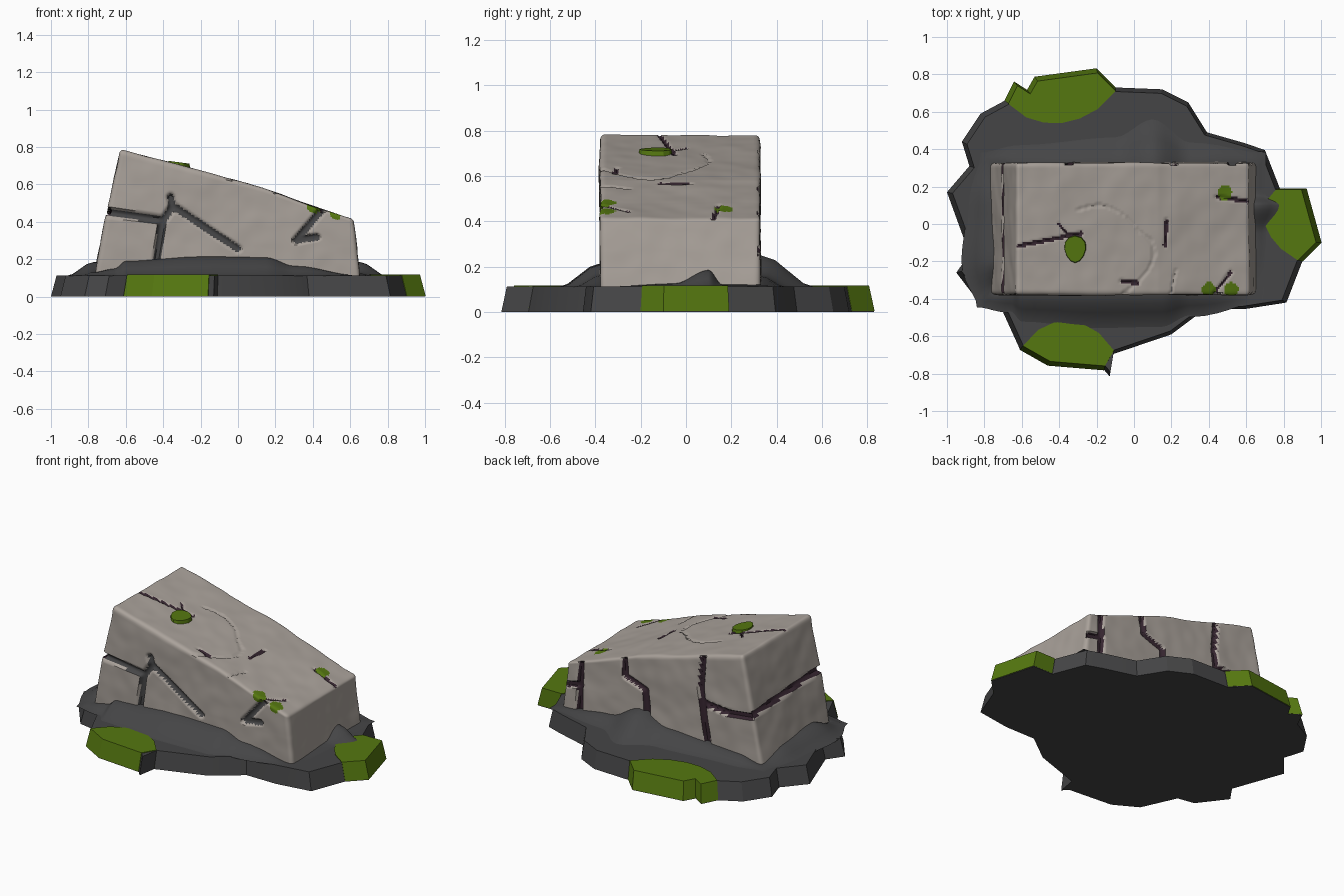
import bpy, bmesh, math
from mathutils import Vector, noise

if "Cube" in bpy.data.objects:
    bpy.data.objects.remove(bpy.data.objects["Cube"])


def mat(name, *rgb):
    m = bpy.data.materials.new(name)
    m.diffuse_color = (*rgb, 1)
    m.use_nodes = True
    m.node_tree.nodes["Principled BSDF"].inputs["Base Color"].default_value = m.diffuse_color
    return m


STONE = mat("pale_stone", .40, .36, .325)
ROCK = mat("dark_rock", .06, .06, .062)
MOSS = mat("moss_green", .09, .185, .005)
CRACK = mat("purple_crack", .035, .018, .028)


def finish(name, bm, mats, angle):
    bmesh.ops.recalc_face_normals(bm, faces=bm.faces[:])
    me = bpy.data.meshes.new(name)
    bm.to_mesh(me)
    bm.free()
    ob = bpy.data.objects.new(name, me)
    bpy.context.collection.objects.link(ob)
    for m in mats:
        me.materials.append(m)
    bpy.ops.object.select_all(action='DESELECT')
    ob.select_set(True)
    bpy.context.view_layer.objects.active = ob
    bpy.ops.object.shade_smooth_by_angle(angle=math.radians(angle))


def prism(name, pts, z0, z1, s0, s1, m, c=(0, 0), slope=0):
    """Outline extruded from z0 to z1, scaled about c at bottom and top."""
    bm = bmesh.new()
    rings = [[bm.verts.new((c[0] + (x - c[0]) * s, c[1] + (y - c[1]) * s, z + slope * (x - c[0])))
              for x, y in pts] for z, s in ((z0, s0), (z1, s1))]
    for i in range(len(pts)):
        bm.faces.new((rings[0][i - 1], rings[0][i], rings[1][i], rings[1][i - 1]))
    bm.faces.new(rings[0][::-1])
    bm.faces.new(rings[1])
    finish(name, bm, [m], 20)


# Ragged ground slab
rim = [(1, -.1), (.92, .19), (.78, .19), (.7, .395), (.6, .43), (.39, .49), (.29, .65),
       (.15, .72), (-.1, .73), (-.2, .83), (-.53, .785), (-.57, .715), (-.64, .76),
       (-.69, .66), (-.82, .59), (-.92, .44), (-.88, .31), (-1, .17), (-.88, -.16),
       (-.95, -.26), (-.82, -.43), (-.71, -.45), (-.61, -.67), (-.46, -.755), (-.16, -.78),
       (-.13, -.815), (-.11, -.695), (.2, -.59), (.38, -.455), (.59, -.455), (.815, -.42), (.9, -.2)]
prism("ground_slab", rim, 0, .113, 1, .97, ROCK)

# Moss patches follow the slab rim and bulge inwards across its top
for name, ids, bulge in (("moss_right", (31, 0, 1, 2), (-.12, 0)),
                         ("moss_back", range(8, 14), (0, -.14)),
                         ("moss_front", (22, 23, 24, 26), (0, .15))):
    pts = [rim[i] for i in ids]
    a, b = Vector(pts[-1]), Vector(pts[0])
    for i in range(1, 6):
        pts.append(tuple(a.lerp(b, i / 6) + Vector(bulge) * math.sin(math.pi * i / 6) ** .7))
    prism(name, pts, .004, .117, 1.003, .973, MOSS)

# Rock mound banked around the block: position along each side, height there
X0, X1, Y0, Y1 = -.77, .65, -.375, .33
bank = [(x, Y0, h) for x, h in ((X0, .13), (-.66, .15), (-.6, .19), (-.2, .215), (.15, .21), (.3, .165))]
bank += [(X1, y, h) for y, h in ((Y0, .11), (-.05, .125), (.1, .185), (.16, .12))]
bank += [(x, Y1, h) for x, h in ((X1, .12), (.3, .16), (.1, .25), (-.1, .18), (-.6, .15))]
bank += [(X0, y, h) for y, h in ((Y1, .12), (.1, .165), (-.2, .185))]


def with_normal(x, y, h):
    return Vector((x, y, h, (x == X1) - (x == X0), (y == Y1) - (y == Y0)))


bm = bmesh.new()
rows = []
for a, b in zip(bank, bank[1:] + bank[:1]):
    ka, kb = with_normal(*a), with_normal(*b)
    for i in range(6):
        t = i / 6
        k = ka.lerp(kb, t)
        h = ka.lerp(kb, t * t * (3 - 2 * t))[2]
        reach = .04 + 1.5 * (h - .11)
        row = []
        for step in range(-1, 5):
            off = reach * step / 4 if step >= 0 else -.05
            f = 1.05 * math.cos(math.pi / 4 * max(step, 0)) / 2 + .475
            x, y = k[0] + k[3] * off, k[1] + k[4] * off
            row.append(bm.verts.new((x, y, .113 + (h - .113) * f)))
        rows.append(row)
for r, q in zip(rows, rows[1:] + rows[:1]):
    for i in range(5):
        bm.faces.new((r[i], q[i], q[i + 1], r[i + 1]))
finish("rock_mound", bm, [ROCK], 50)

# Crack paths on each side of the block
front = [[(-.75, .46), (-.41, .41)], [(-.36, .53), (-.35, .48), (-.405, .4), (-.435, .19)],
         [(-.35, .485), (0, .255)], [(.45, .465), (.31, .3), (.42, .318)]]
back = [[(-.35, .72), (-.335, .5), (-.39, .1)], [(-.35, .41), (-.53, .39), (-.8, .42)],
        [(.215, .56), (.2, .43), (.06, .38), (.04, .15)], [(.52, .46), (.53, .1)], [(.52, .29), (.66, .26)]]
left = [[(.35, .42), (-.4, .46)]]
top = [[(-.63, -.12), (-.28, -.05)], [(-.4, 0), (-.355, -.055)], [(.175, .025), (.165, -.12)],
       [(.44, .145), (.62, .12)], [(-.07, -.305), (.025, -.315)], [(.42, -.38), (.52, -.255)]]
moss_spots = [(.485, .17), (.4, -.35), (.52, -.35)]
ridge = [(-.63, .787), (-.2, .67), (.13, .582), (.4, .482), (.615, .412)]


def top_z(x):
    for (x0, z0), (x1, z1) in zip(ridge, ridge[1:]):
        if x <= x1:
            break
    return z0 + (z1 - z0) * (x - x0) / (x1 - x0)


def path_dist(p, path):
    best = 9
    for (ax, ay), (bx, by) in zip(path, path[1:]):
        dx, dy = bx - ax, by - ay
        t = max(0, min(1, ((p[0] - ax) * dx + (p[1] - ay) * dy) / (dx * dx + dy * dy)))
        best = min(best, math.hypot(p[0] - ax - dx * t, p[1] - ay - dy * t))
    return best


# Leaning stone block: fine rounded box, warped to a wedge, with cracks pressed in
N, SIZE, R = (142, 70, 60), Vector((1.4, .705, .66)), .022
bm = bmesh.new()
grid, paint = {}, {}


def block_vert(key):
    if key in grid:
        return grid[key]
    p = Vector([key[a] / N[a] * SIZE[a] for a in range(3)])
    core = Vector((min(max(p.x, R), SIZE.x - R), min(max(p.y, R), SIZE.y - R), min(p.z, SIZE.z - R)))
    nrm = (p - core).normalized()
    p = core + nrm * R
    s, t = p.x / SIZE.x, p.z / SIZE.z
    x = (-.775 + 1.43 * s) * (1 - t) + (-.63 + 1.245 * s) * t
    q = Vector((x, p.y - .378, .08 + (top_z(-.63 + 1.245 * s) - .08) * t))
    push, code = .007 * noise.noise(q * 4) + .003 * noise.noise(q * 11), 0
    # unpainted winding creases on the top
    if nrm.z > .5 and abs(noise.noise(q * 3)) < .025 and noise.noise(q * 2) > -.1:
        push -= .006
    for side, on, uv, w, depth, c in ((front, nrm.y < -.5, (q.x, q.z), .016, .022, 1),
                                      (back, nrm.y > .5, (q.x, q.z), .016, .022, 2),
                                      (left, nrm.x < -.5, (q.y, q.z), .015, .022, 2),
                                      (top, nrm.z > .5, (q.x, q.y), .007, .008, 2)):
        for path in side if on else ():
            d = path_dist(uv, path)
            if d < w * 1.4:
                push = min(push, -depth * min(1, (1.4 - d / w) * 1.6))
                code = c if d < w else code
    if t > .93 and any(math.dist((q.x, q.y), c) < .036 for c in moss_spots):
        code = 3
    grid[key] = v = bm.verts.new(q + nrm * push)
    paint[v] = code
    return v


for axis, a, b in ((0, 1, 2), (1, 0, 2), (2, 0, 1)):
    for end in (0, N[axis]):
        if axis == 2 and end == 0:
            continue  # underside is buried in the mound
        for i in range(N[a]):
            for j in range(N[b]):
                vs = []
                for di, dj in ((0, 0), (1, 0), (1, 1), (0, 1)):
                    k = [0, 0, 0]
                    k[axis], k[a], k[b] = end, i + di, j + dj
                    vs.append(block_vert(tuple(k)))
                f = bm.faces.new(vs)
                codes = [paint[v] for v in vs]
                if codes.count(0) <= 2:
                    f.material_index = max(codes)
finish("stone_block", bm, [STONE, ROCK, CRACK, MOSS], 50)

# Raised teardrop moss pad on the sloping top
pad = []
for i in range(12):
    u = math.tau * i / 12
    pad.append((-.315 + .062 * math.cos(u) * (1 + .2 * math.sin(u)), -.135 + .078 * math.sin(u)))
prism("moss_pad", pad, .66, .718, 1.03, .9, MOSS, (-.315, -.135), -.12)
